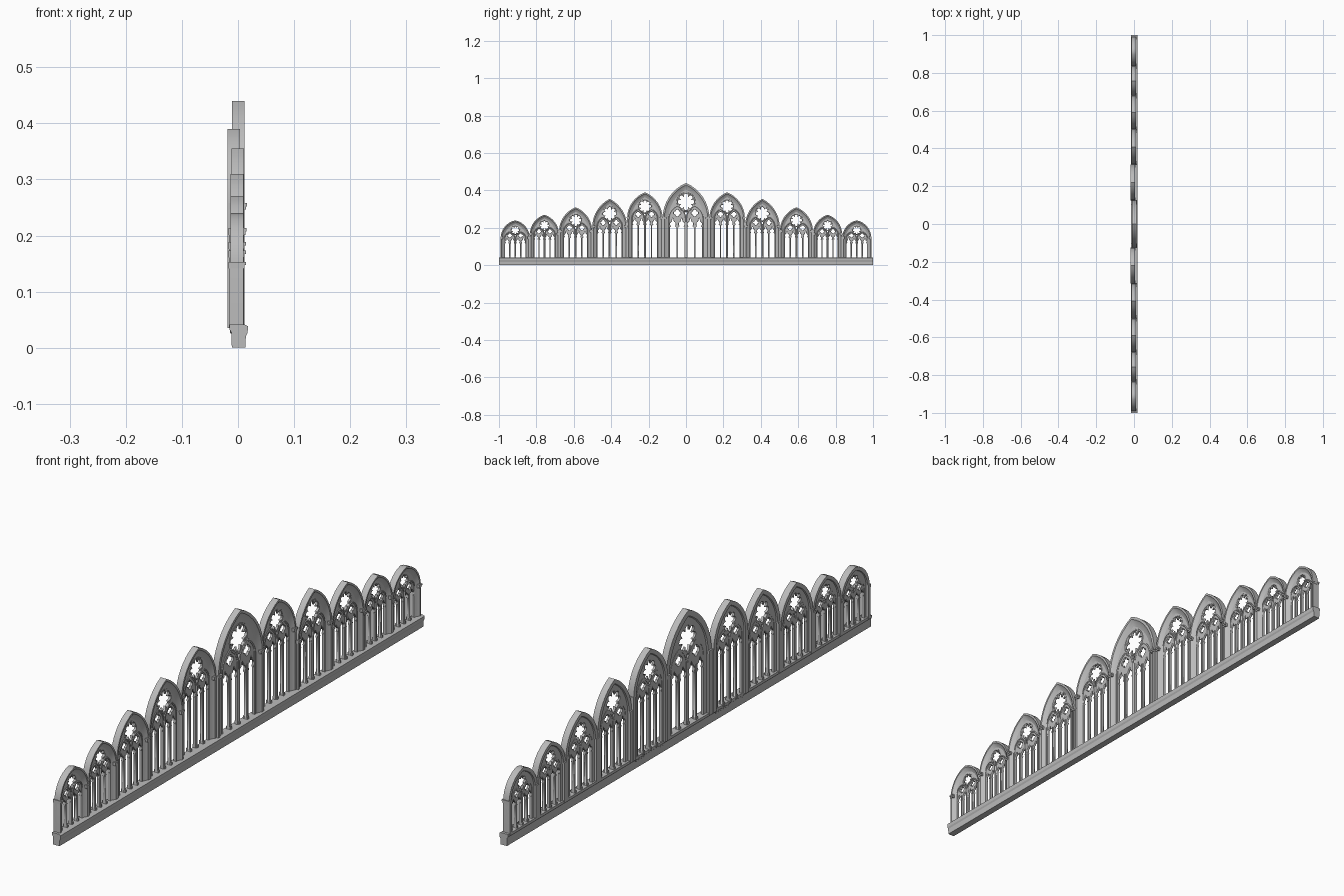
import bpy, bmesh
from math import sin, cos, pi, sqrt, atan2, radians
from mathutils import Matrix

if "Cube" in bpy.data.objects:
    bpy.data.objects.remove(bpy.data.objects["Cube"])

stone = bpy.data.materials.new("grey_stone")
stone.use_nodes = True
stone.diffuse_color = (0.5, 0.5, 0.5, 1)
stone.node_tree.nodes["Principled BSDF"].inputs["Base Color"].default_value = (0.5, 0.5, 0.5, 1)

FLOOR = 0.035
# Local drawing plane (x, y, depth) becomes world (y, z, x)
TO_WORLD = Matrix(((0, 0, 1, 0), (1, 0, 0, 0), (0, 1, 0, 0), (0, 0, 0, 1)))


def finish(name, bm):
    bmesh.ops.recalc_face_normals(bm, faces=bm.faces)
    mesh = bpy.data.meshes.new(name)
    bm.to_mesh(mesh)
    bm.free()
    mesh.materials.append(stone)
    obj = bpy.data.objects.new(name, mesh)
    bpy.context.collection.objects.link(obj)
    return obj


def smooth(obj):
    bpy.ops.object.select_all(action="DESELECT")
    obj.select_set(True)
    bpy.context.view_layer.objects.active = obj
    bpy.ops.object.shade_smooth_by_angle(angle=radians(35))


def arch(cy, foot, spring, half, rise, inset=0, steps=8):
    """Pointed arch line from one foot to the other, as (y, z)."""
    radius = (half * half + rise * rise) / (2 * half)
    shift, r = radius - half, radius - inset
    top = atan2(sqrt(r * r - shift * shift), shift)
    arc = [(r * cos(top * i / steps) - shift, r * sin(top * i / steps)) for i in range(steps + 1)]
    right = [(half - inset, foot - spring)] + arc
    left = [(-y, z) for y, z in reversed(right[:-1])]
    return [(cy + y, spring + z) for y, z in right + left]


def sweep_arch(name, cy, foot, spring, half, rise, section):
    """Closed moulding section of (inset, x) swept along a pointed arch."""
    bm = bmesh.new()
    rails = [[bm.verts.new((x, y, z)) for y, z in arch(cy, foot, spring, half, rise, d)]
             for d, x in section]
    for a, b in zip(rails, rails[1:] + rails[:1]):
        for i in range(len(a) - 1):
            bm.faces.new((a[i], a[i + 1], b[i + 1], b[i]))
    for end in (0, -1):
        bm.faces.new([rail[end] for rail in rails])
    smooth(finish(name, bm))


def boxes(name, ranges):
    """One object made of blocks, each given as x, y and z ranges."""
    bm = bmesh.new()
    for lows_highs in ranges:
        size = [hi - lo for lo, hi in lows_highs]
        mid = [(hi + lo) / 2 for lo, hi in lows_highs]
        bmesh.ops.create_cube(bm, size=1, matrix=Matrix.Translation(mid) @ Matrix.Diagonal((*size, 1)))
    return finish(name, bm)


def foil(cy, cz, r, lobes, turn=0, steps=48):
    """Round opening with pointed cusps between its lobes."""
    points = []
    for i in range(steps):
        t = 2 * pi * i / steps
        k = r * (0.62 + 0.38 * abs(cos(lobes * (t - turn) / 2)) ** 0.6)
        points.append((cy + k * cos(t), cz + k * sin(t)))
    return points


def lancet(cy, foot, tip, half):
    """Tall light with a cusped, pointed head."""
    spring = tip - 3 * half
    right = [(half, foot - spring), (half, 0), (half * 0.55, half * 0.45),
             (half * 0.85, half * 0.9), (half * 0.75, half * 1.5), (half * 0.35, half * 1.7)]
    outline = right + [(0, 3 * half)] + [(-y, z) for y, z in reversed(right)]
    return [(cy + y, spring + z) for y, z in outline]


def pierced_plate(name, outlines, x, thickness, chamfer):
    """Flat plate whose inner outlines become openings."""
    curve = bpy.data.curves.new(name, "CURVE")
    curve.dimensions, curve.fill_mode = "2D", "BOTH"
    curve.extrude = thickness / 2 - chamfer
    curve.bevel_depth, curve.bevel_resolution, curve.offset = chamfer, 0, -chamfer
    for outline in outlines:
        spline = curve.splines.new("POLY")
        spline.points.add(len(outline) - 1)
        for point, (u, v) in zip(spline.points, outline):
            point.co = (u, v, 0, 1)
        spline.use_cyclic_u = True
    curve.materials.append(stone)
    obj = bpy.data.objects.new(name, curve)
    bpy.context.collection.objects.link(obj)
    obj.matrix_world = Matrix.Translation((x, 0, 0)) @ TO_WORLD
    bpy.ops.object.select_all(action="DESELECT")
    obj.select_set(True)
    bpy.context.view_layer.objects.active = obj
    bpy.ops.object.convert(target="MESH")


def window(label, cy, half, spring, peak, x):
    rise = peak - spring
    f = half * 0.25
    w = half - f
    head = max(z for _, z in arch(0, 0, 0, half, rise, f))

    # Outer frame: flat front band, splayed reveal and stepped back
    sweep_arch(label + "_frame", cy, FLOOR, spring, half, rise,
               [(0, x - 0.011), (0, x + 0.012), (f * 0.3, x + 0.012), (f * 0.4, x + 0.009),
                (f * 0.85, x + 0.004), (f, x + 0.002), (f, x - 0.006),
                (f * 0.7, x - 0.007), (f * 0.6, x - 0.011)])

    # Tracery: four lights, two quatrefoils and a rose
    m = w * 0.055
    rose = (cy, spring + head * 0.57)
    holes = [foil(*rose, head * 0.29, 8), foil(cy, spring + head * 0.17, w * 0.09, 3, pi / 2)]
    for side in (-1, 1):
        holes.append(foil(cy + side * w / 2, spring + head * 0.19, w * 0.2, 4))
    for k in (-1.5, -0.5, 0.5, 1.5):
        holes.append(lancet(cy + k * w / 2, FLOOR, spring + w * 0.06, w / 4 - m))
    outline = arch(cy, FLOOR - 0.01, spring, half, rise, f * 0.8)
    pierced_plate(label + "_tracery", [outline] + holes, x - 0.002, 0.008, 0.001)

    # Ribs over each pair of lights and around the rose
    t = w * 0.08
    for side in (-1, 1):
        sweep_arch(label + "_rib", cy + side * w / 2, FLOOR, spring, w / 2, head * 0.45,
                   [(0, x - 0.007), (0, x + 0.003), (t * 0.5, x + 0.005), (t, x + 0.003), (t, x - 0.007)])
    bpy.ops.mesh.primitive_torus_add(major_segments=32, minor_segments=6, major_radius=head * 0.31,
                                     minor_radius=t * 0.55, location=(x, *rose), rotation=(0, pi / 2, 0))
    ring = bpy.context.object
    ring.name = label + "_rose_ring"
    ring.data.materials.append(stone)
    smooth(ring)

    # Mullion shafts with little feet
    shafts = []
    for k in (-1, 0, 1):
        y, s = cy + k * w / 2, m * 0.6
        shafts += [((x - 0.008, x + 0.005), (y - s, y + s), (FLOOR, spring - w * 0.2)),
                   ((x - 0.01, x + 0.007), (y - s * 1.6, y + s * 1.6), (FLOOR, FLOOR + 0.015))]
    boxes(label + "_mullions", shafts)

    # Back pilasters and moulded capitals on both jambs
    jambs, caps = [], []
    for side in (-1, 1):
        lo, hi = sorted((cy + side * half, cy + side * (half - f * 0.6)))
        jambs.append(((-0.016, x), (lo, hi), (FLOOR, spring)))
        for z, tall, out in ((-0.004, 0.006, 0.002), (0.002, 0.006, 0.004)):
            caps.append(((-0.016 - out * 0.3, x + 0.012 + out), (lo - out * 0.5, hi + out * 0.5),
                         (spring + z, spring + z + tall)))
    boxes(label + "_pilasters", jambs)
    boxes(label + "_capitals", caps)


# Base sill: one moulded section running the whole length
profile = [(-0.011, 0), (0.013, 0), (0.014, 0.02), (0.017, 0.026), (0.018, 0.038),
           (0.012, 0.041), (-0.015, 0.041), (-0.015, 0.032), (-0.012, 0.028)]
bm = bmesh.new()
ends = [[bm.verts.new((x, y, z)) for x, z in profile] for y in (-1, 1)]
for i in range(len(profile)):
    j = (i + 1) % len(profile)
    bm.faces.new((ends[0][i], ends[0][j], ends[1][j], ends[1][i]))
for end in ends:
    bm.faces.new(end)
finish("base_sill", bm)

# Windows step down from the middle to both ends: centre, half width, spring, peak, depth
window("middle_window", 0, 0.125, 0.25, 0.44, 0)
STEPS = [(0.22, 0.095, 0.25, 0.39, -0.008), (0.408, 0.093, 0.205, 0.355, -0.001),
         (0.59, 0.089, 0.18, 0.31, -0.002), (0.757, 0.078, 0.165, 0.27, -0.002),
         (0.913, 0.078, 0.145, 0.24, -0.002)]
for n, (cy, half, spring, peak, x) in enumerate(STEPS, 1):
    for side, word in ((-1, "right"), (1, "left")):
        window(f"{word}_window_{n}", side * cy, half, spring, peak, x)
